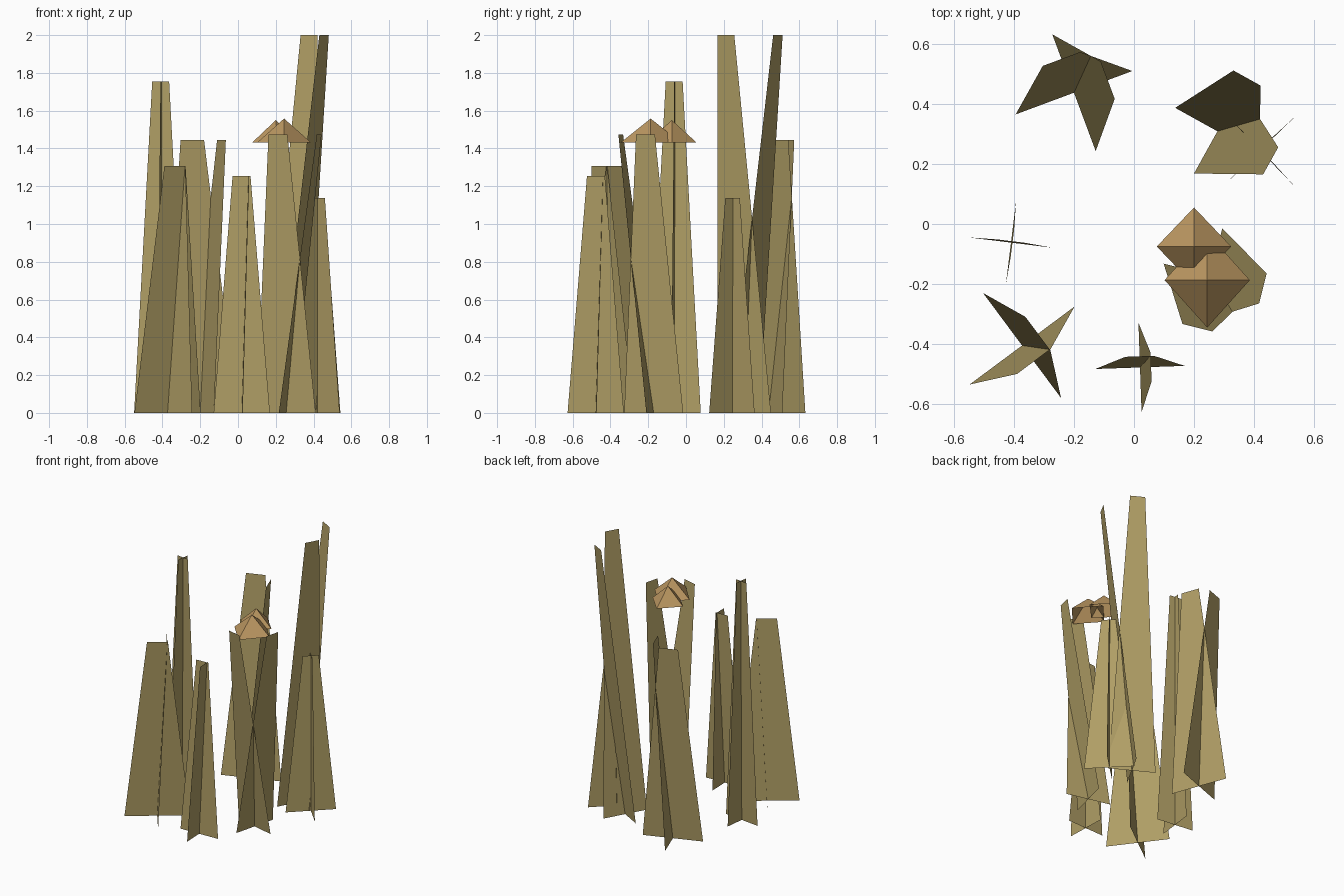
import bpy, bmesh
from math import radians
from mathutils import Vector, Matrix

if "Cube" in bpy.data.objects:
    bpy.data.objects.remove(bpy.data.objects["Cube"])


def material(name, rgb):
    m = bpy.data.materials.new(name)
    m.diffuse_color = (*rgb, 1)
    m.use_nodes = True
    m.node_tree.nodes["Principled BSDF"].inputs["Base Color"].default_value = m.diffuse_color
    return m


straw = material("straw", (0.43, 0.34, 0.13))
tan = material("tan", (0.50, 0.31, 0.12))


def finish(name, bm, mat, loc):
    me = bpy.data.meshes.new(name)
    bm.to_mesh(me)
    bm.free()
    me.materials.append(mat)
    ob = bpy.data.objects.new(name, me)
    ob.location = loc
    bpy.context.collection.objects.link(ob)


# Grass tuft: two crossed tapered blades, each leaning along its own normal
def tuft(name, x, y, angle, width, height, lean):
    bm = bmesh.new()
    b, t = width / 2, width * 0.16
    for turn in (0, -90):
        rot = Matrix.Rotation(radians(angle + turn), 3, 'Z')
        pts = [(-b, 0, 0), (b, 0, 0), (t, lean, height), (-t, lean, height)]
        bm.faces.new([bm.verts.new(rot @ Vector(p)) for p in pts])
    finish(name, bm, straw, (x, y, 0))


# Mushroom cap: open four-sided pyramid
def cap(name, x, y, rx, ry, height):
    bm = bmesh.new()
    bmesh.ops.create_cone(bm, cap_ends=False, segments=4, radius1=1, radius2=0, depth=1)
    bmesh.ops.remove_doubles(bm, verts=bm.verts, dist=1e-4)
    bmesh.ops.scale(bm, vec=(rx, ry, height), verts=bm.verts)
    finish(name, bm, tan, (x, y, 1.432 + height / 2))


tuft("grass_left", -0.41, -0.062, -7, 0.282, 1.755, 0.005)
tuft("grass_front_left", -0.373, -0.405, -53.4, 0.436, 1.307, 0.066)
tuft("grass_front", 0.02, -0.478, 2, 0.298, 1.253, 0.037)
tuft("grass_back_left", -0.2, 0.4375, 20.4, 0.415, 1.445, 0.12)
tuft("grass_back_right_tall", 0.278, 0.309, -29, 0.322, 2.0, 0.203)
tuft("grass_right_short", 0.42, 0.245, 44, 0.34, 1.138, 0.003)
tuft("grass_right", 0.255, -0.171, -104, 0.322, 1.475, 0.18)

cap("mushroom_cap_small", 0.2, -0.075, 0.124, 0.13, 0.118)
cap("mushroom_cap_large", 0.244, -0.187, 0.142, 0.158, 0.126)
